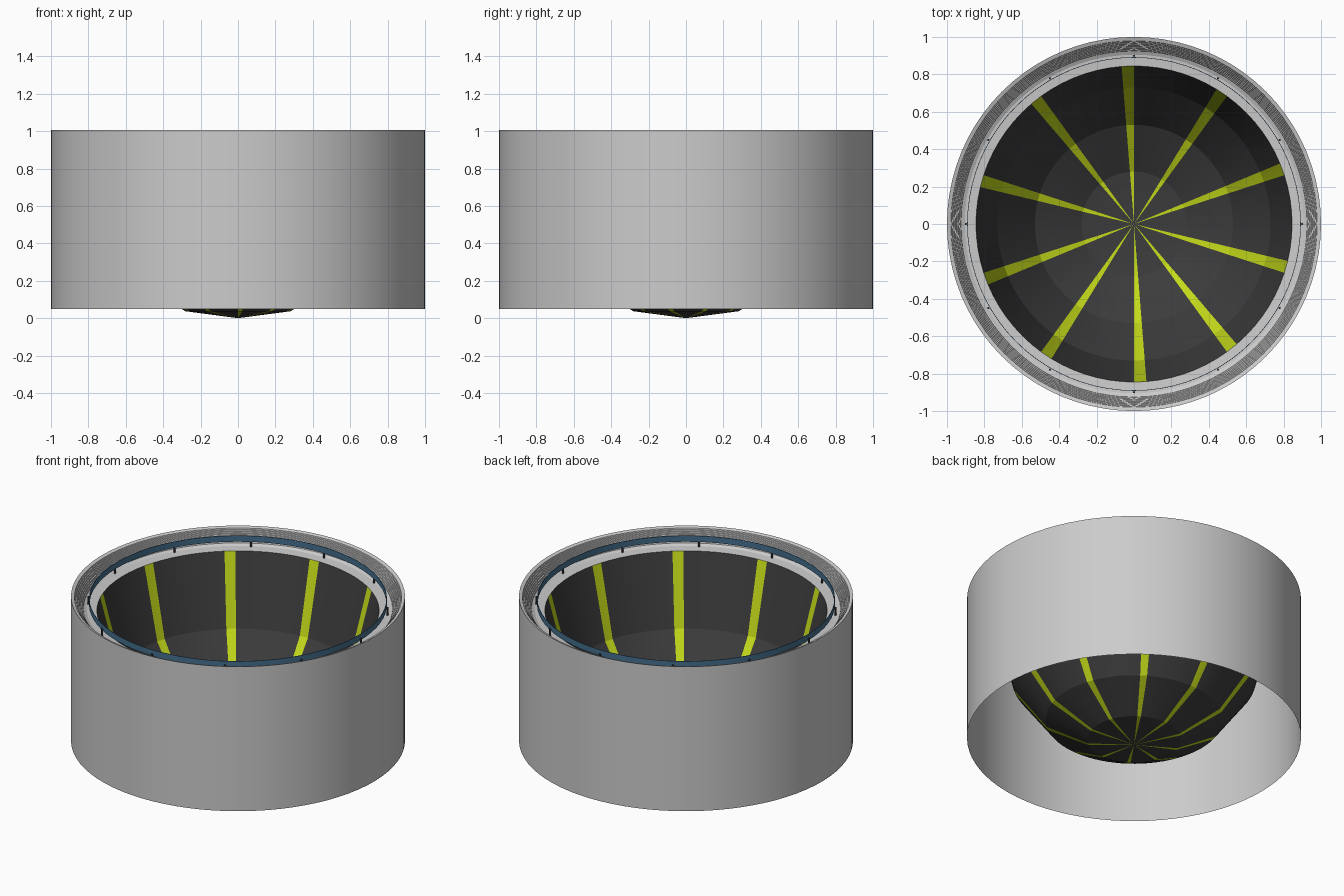
import bpy, math

if "Cube" in bpy.data.objects:
    bpy.data.objects.remove(bpy.data.objects["Cube"])

N = 80

def material(name, rgb):
    m = bpy.data.materials.new(name)
    m.diffuse_color = (*rgb, 1)
    m.use_nodes = True
    m.node_tree.nodes["Principled BSDF"].inputs["Base Color"].default_value = m.diffuse_color
    return m

black = material("bowl_black", (0.045, 0.045, 0.045))
yellow = material("stripe_yellow", (0.55, 0.7, 0.01))
blue = material("band_blue", (0.06, 0.16, 0.27))

def lathe(name, profile, mats=(), pick=None, n=N, closed=False, smooth=True):
    """Spin an (r, z) profile round z, starting at the front."""
    verts, faces, rings = [], [], []
    for r, z in profile:
        if r == 0:
            rings.append([len(verts)] * n)
            verts.append((0, 0, z))
        else:
            rings.append(list(range(len(verts), len(verts) + n)))
            for i in range(n):
                a = math.tau * i / n - math.pi / 2
                verts.append((r * math.cos(a), r * math.sin(a), z))
    pairs = list(zip(rings, rings[1:]))
    if closed:
        pairs.append((rings[-1], rings[0]))
    cols = []
    for lo, hi in pairs:
        for i in range(n):
            j = (i + 1) % n
            f = [lo[i], lo[j], hi[j], hi[i]]
            faces.append(list(dict.fromkeys(f)))
            cols.append(pick(i) if pick else 0)
    me = bpy.data.meshes.new(name)
    me.from_pydata(verts, [], faces)
    for m in mats:
        me.materials.append(m)
    me.polygons.foreach_set("material_index", cols)
    ob = bpy.data.objects.new(name, me)
    bpy.context.collection.objects.link(ob)
    if smooth:
        bpy.ops.object.select_all(action='DESELECT')
        ob.select_set(True)
        bpy.context.view_layer.objects.active = ob
        bpy.ops.object.shade_smooth_by_angle(angle=math.radians(20))
    return ob

# Striped bowl: one yellow column in every eight
lathe("striped_bowl", [(0, 0), (0.28, 0.037), (0.53, 0.175), (0.73, 0.45), (0.845, 0.91)],
      (black, yellow), lambda i: 0 if i % 8 else 1)

# Outer drum wall
lathe("outer_wall", [(1, 0.05), (1, 1.005)])

# Stepped slope running from the drum rim down to the ledge
steps = 8
slope = [(1, 1.005), (0.985, 1.0)]
for k in range(steps):
    r = 0.985 - 0.06 * (k + 1) / steps
    z = 1.0 - 0.075 * k / steps
    slope += [(r + 0.002, z - 0.002), (r, z - 0.075 / steps)]
lathe("stepped_slope", slope[::-1])

# Flat ledge round the bowl
lathe("ledge", [(0.845, 0.91), (0.905, 0.915), (0.925, 0.925)])

# Thin blue band standing above the ledge
lathe("blue_band", [(0.889, 0.95), (0.892, 0.95), (0.892, 0.99), (0.889, 0.99)],
      (blue,), closed=True)

# Twelve small posts carrying the band
for k in range(12):
    a = math.tau * k / 12
    bpy.ops.mesh.primitive_cylinder_add(vertices=8, radius=0.006, depth=0.055,
        location=(0.899 * math.cos(a), 0.899 * math.sin(a), 0.94))
    post = bpy.context.object
    post.name = f"band_post_{k + 1}"
    post.data.materials.append(black)
